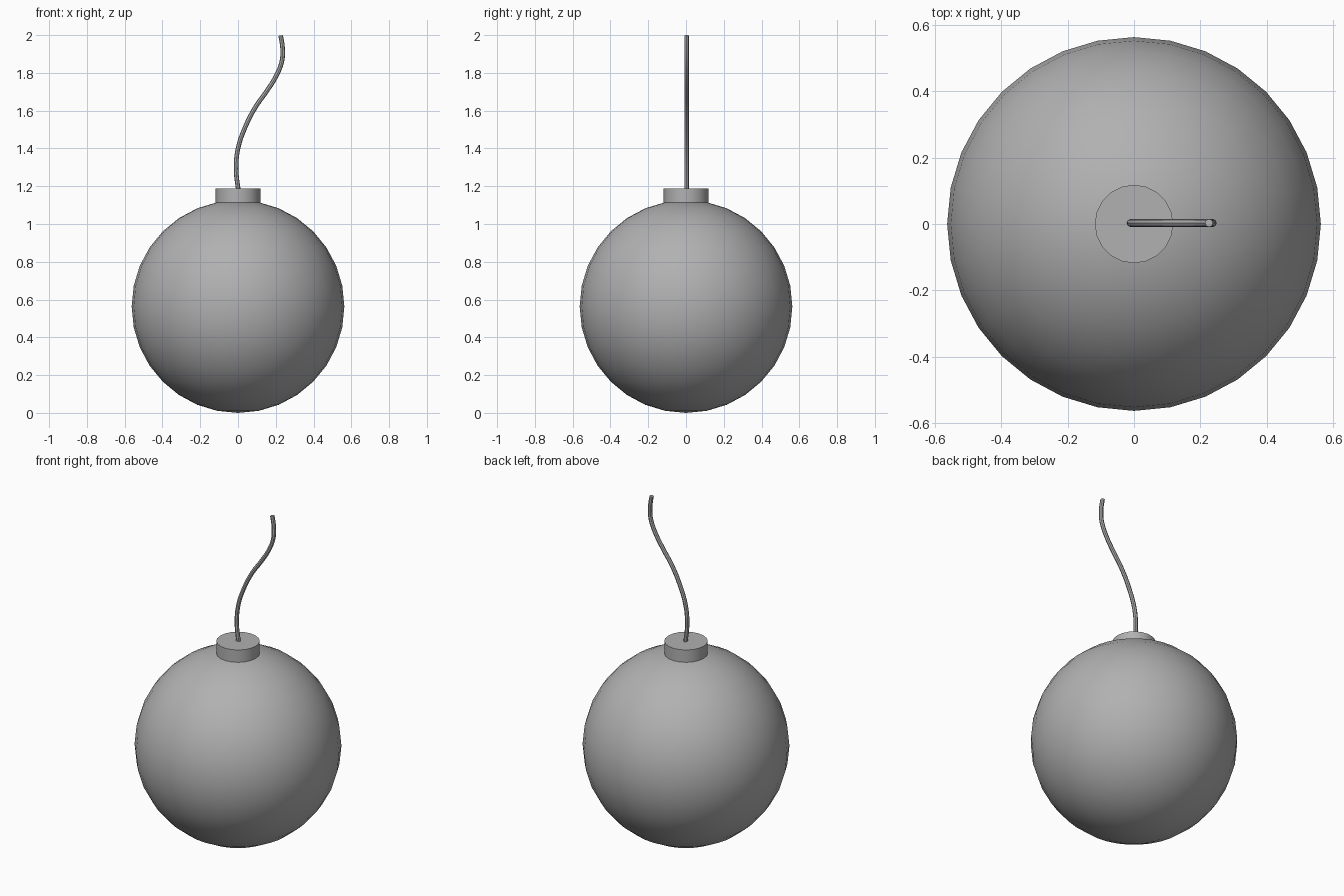
import bpy

if "Cube" in bpy.data.objects:
    bpy.data.objects.remove(bpy.data.objects["Cube"])

# Dark grey shared by all parts
grey = bpy.data.materials.new("dark_grey")
grey.diffuse_color = (0.44, 0.44, 0.44, 1)
grey.use_nodes = True
grey.node_tree.nodes["Principled BSDF"].inputs["Base Color"].default_value = grey.diffuse_color

# Round body
bpy.ops.mesh.primitive_uv_sphere_add(segments=32, ring_count=16, radius=0.563,
                                     location=(0, 0, 0.563))
body = bpy.context.object
body.name = "round_body"
bpy.ops.object.shade_smooth()

# Short collar on top, sunk slightly into the body
bpy.ops.mesh.primitive_cylinder_add(vertices=20, radius=0.118, depth=0.10,
                                    location=(0, 0, 1.137))
collar = bpy.context.object
collar.name = "collar"
bpy.ops.object.shade_smooth_by_angle()

# Wavy fuse cord
path = [(0.003, 1.17), (-0.01, 1.29), (0.0, 1.40), (0.037, 1.51), (0.093, 1.62),
        (0.146, 1.695), (0.20, 1.78), (0.232, 1.86), (0.236, 1.93), (0.226, 1.998)]
curve = bpy.data.curves.new("fuse_cord", "CURVE")
curve.dimensions = "3D"
curve.bevel_depth = 0.0122
curve.bevel_resolution = 2
curve.resolution_u = 4
curve.use_fill_caps = True
spline = curve.splines.new("BEZIER")
spline.bezier_points.add(len(path) - 1)
for point, (x, z) in zip(spline.bezier_points, path):
    point.co = (x, 0.003, z)
    point.handle_left_type = point.handle_right_type = "AUTO"
fuse = bpy.data.objects.new("fuse_cord", curve)
bpy.context.collection.objects.link(fuse)

# Turn the cord into a mesh with sharp end caps
bpy.ops.object.select_all(action="DESELECT")
fuse.select_set(True)
bpy.context.view_layer.objects.active = fuse
bpy.ops.object.convert(target="MESH")
bpy.ops.object.shade_smooth_by_angle()

for part in (body, collar, bpy.context.object):
    part.data.materials.clear()
    part.data.materials.append(grey)
